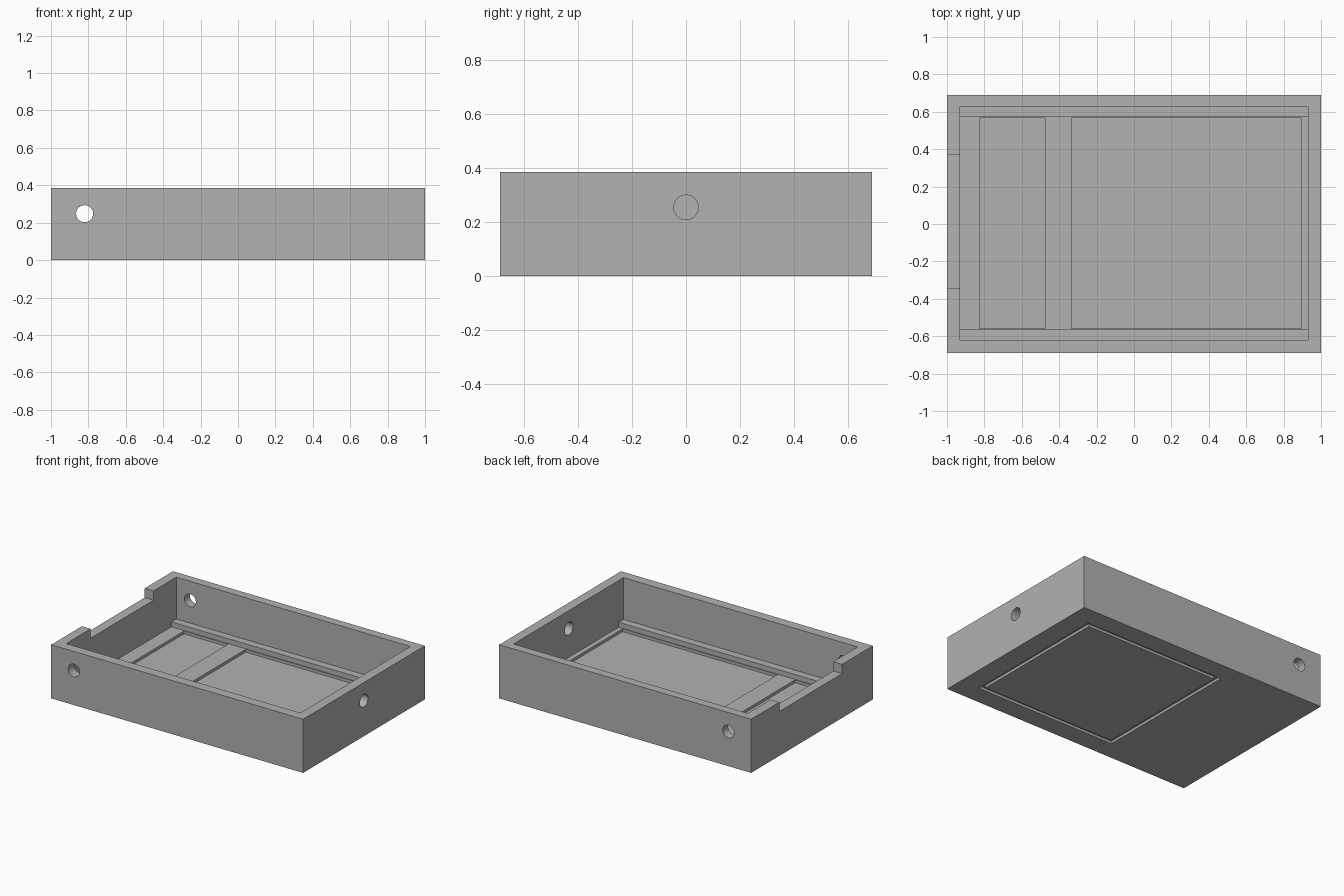
import bpy
from math import radians

old = bpy.data.objects.get("Cube")
if old:
    bpy.data.objects.remove(old, do_unlink=True)

grey = bpy.data.materials.new("mid grey")
grey.use_nodes = True
colour = (0.445, 0.445, 0.445, 1)
grey.diffuse_color = colour
grey.node_tree.nodes["Principled BSDF"].inputs["Base Color"].default_value = colour


def block(name, x, y, z):
    """Box given by its (low, high) range on each axis."""
    bpy.ops.mesh.primitive_cube_add(size=1)
    ob = bpy.context.object
    ob.name = name
    spans = (x, y, z)
    ob.location = [(a + b) / 2 for a, b in spans]
    ob.scale = [b - a for a, b in spans]
    bpy.ops.object.transform_apply(location=True, rotation=True, scale=True)
    ob.data.materials.append(grey)
    return ob


def drill(name, centre, length, turn):
    """Round cutter for a cable hole."""
    bpy.ops.mesh.primitive_cylinder_add(vertices=48, radius=0.0455, depth=length,
                                        location=centre, rotation=turn)
    ob = bpy.context.object
    ob.name = name
    ob.data.materials.append(grey)
    return ob


def cut(target, cutter):
    """Subtract the cutter and throw it away."""
    cutter.hide_render = True
    mod = target.modifiers.new("cut", "BOOLEAN")
    mod.operation = "DIFFERENCE"
    mod.solver = "EXACT"
    mod.object = cutter
    bpy.context.view_layer.objects.active = target
    bpy.ops.object.modifier_apply(modifier=mod.name)
    bpy.data.objects.remove(cutter, do_unlink=True)


# Outer body of the open tray
tray = block("tray", (-1, 1), (-0.69, 0.69), (0, 0.385))

# Cavity, then a lower floor that leaves a rail along the front and back walls
cut(tray, block("cavity", (-0.93, 0.93), (-0.62, 0.628), (0.085, 0.6)))
cut(tray, block("floor_cut", (-0.93, 0.93), (-0.565, 0.573), (0.05, 0.3)))

# Two shallow pockets in the floor
for name, span in (("small_pocket", (-0.825, -0.475)), ("large_pocket", (-0.335, 0.895))):
    cut(tray, block(name, span, (-0.558, 0.566), (0.03, 0.2)))

# Notch in the top of the right wall
cut(tray, block("notch", (-1.1, -0.9), (-0.342, 0.37), (0.318, 0.6)))

# Cable holes: one through front and back walls, one through the left wall
cut(tray, drill("cross_hole", (-0.82, 0, 0.248), 2, (radians(90), 0, 0)))
cut(tray, drill("side_hole", (1, 0, 0.255), 0.4, (0, radians(90), 0)))

# Rectangular groove on the underside: a ring-shaped cutter
ring = block("groove", (-0.27, 0.85), (-0.55, 0.55), (-0.1, 0.018))
cut(ring, block("groove_core", (-0.24, 0.82), (-0.52, 0.52), (-0.2, 0.1)))
cut(tray, ring)

bpy.ops.object.select_all(action="DESELECT")
tray.select_set(True)
bpy.context.view_layer.objects.active = tray
bpy.ops.object.shade_smooth_by_angle(angle=radians(30))
